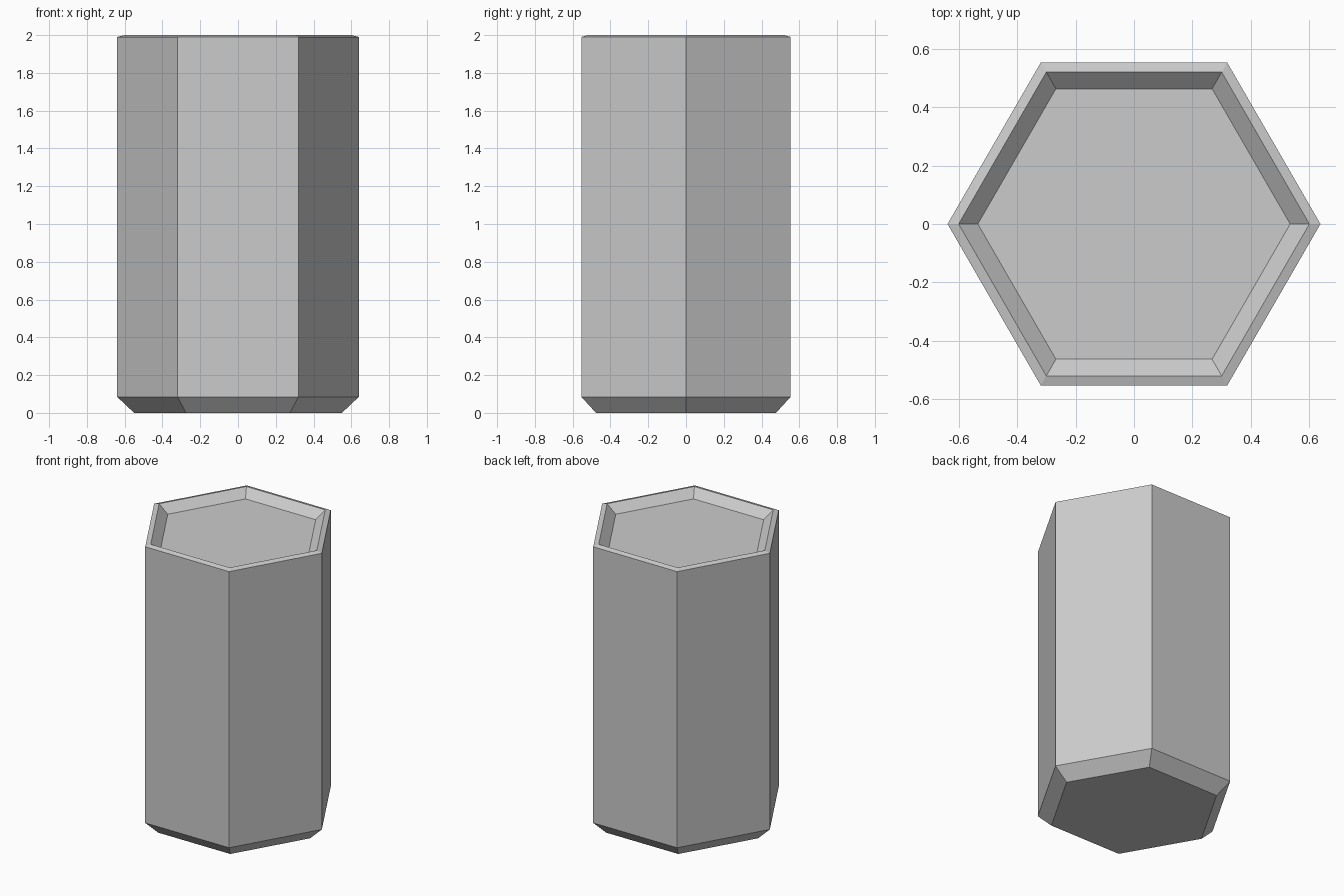
import bpy, bmesh
from math import cos, sin, pi

if "Cube" in bpy.data.objects:
    bpy.data.objects.remove(bpy.data.objects["Cube"])

SIDES = 6
# (corner radius, height) from the underside, up the wall, over the rim, into the recess
PROFILE = [(0.55, 0.0), (0.64, 0.085), (0.64, 1.99), (0.602, 2.0), (0.536, 1.945)]

bm = bmesh.new()
rings = [[bm.verts.new((r * cos(2 * pi * i / SIDES), r * sin(2 * pi * i / SIDES), z))
          for i in range(SIDES)] for r, z in PROFILE]

# Chamfer, wall, rim and recess bands
for low, high in zip(rings, rings[1:]):
    for i in range(SIDES):
        j = (i + 1) % SIDES
        bm.faces.new((low[i], low[j], high[j], high[i]))

# Underside and recessed top panel
bm.faces.new(rings[0][::-1])
bm.faces.new(rings[-1])
bmesh.ops.recalc_face_normals(bm, faces=bm.faces)

mesh = bpy.data.meshes.new("hexagonal_pillar")
bm.to_mesh(mesh)
bm.free()
pillar = bpy.data.objects.new("hexagonal_pillar", mesh)
bpy.context.collection.objects.link(pillar)
